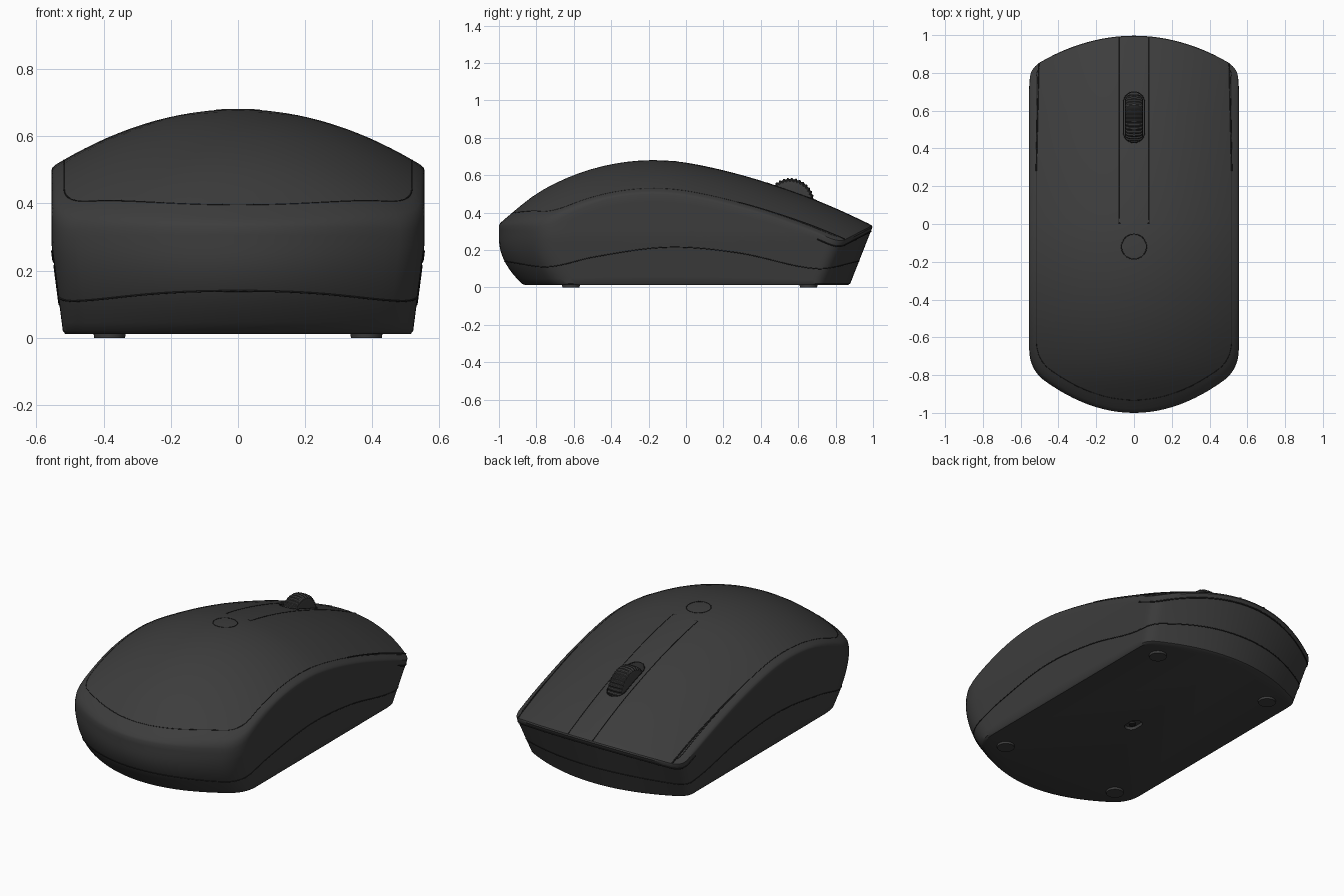
import bpy, bmesh, math
from mathutils import Vector, Matrix

old = bpy.data.objects.get("Cube")
if old:
    bpy.data.objects.remove(old, do_unlink=True)


def material(name, value):
    m = bpy.data.materials.new(name)
    m.use_nodes = True
    colour = (value, value, value, 1)
    m.diffuse_color = colour
    bsdf = m.node_tree.nodes["Principled BSDF"]
    bsdf.inputs["Base Color"].default_value = colour
    bsdf.inputs["Roughness"].default_value = 0.6
    return m


SHELL = material("charcoal plastic", 0.046)
SEAM = material("dark seam", 0.014)


def clamp(v):
    return max(0.0, min(1.0, v))


def smooth_curve(points):
    """Smooth function through the given (position, value) points."""
    n = len(points)
    slope = []
    for i in range(n):
        a, b = points[max(i - 1, 0)], points[min(i + 1, n - 1)]
        slope.append((b[1] - a[1]) / (b[0] - a[0]))

    def f(t):
        i = 0
        while i < n - 2 and t > points[i + 1][0]:
            i += 1
        (x0, y0), (x1, y1) = points[i], points[i + 1]
        h = x1 - x0
        u = clamp((t - x0) / h)
        v = 1 - u
        return (y0 * v * v * (1 + 2 * u) + y1 * u * u * (1 + 2 * v)
                + h * u * v * (slope[i] * v - slope[i + 1] * u))
    return f


spine = smooth_curve([(-1, .34), (-.8, .5), (-.6, .6), (-.4, .658), (-.2, .68),
                      (0, .667), (.3, .6), (.6, .503), (.8, .423), (1, .33)])
seam_height = smooth_curve([(-1, .14), (-.78, .11), (-.5, .165), (-.1, .215),
                            (.3, .185), (.76, .1), (1, .14)])
HALF, FLOOR = .555, .012


def top(x, y):
    return spine(y) - .56 * x * x


def wall(p, z):
    """Point of the side wall at height z under outline point p."""
    x, y = p
    u = clamp((z - FLOOR) / (top(x, y) - FLOOR))
    sx = 1 - .063 * clamp((.28 - z) / .268)
    if y > 0:
        shift = .125 * (1 - u)
    else:
        shift = .13 * clamp(1 - u / .75) ** 2
    return Vector((x * sx, y * (1 - shift), z))


# Plan outline: bowed ends, rounded corners, straight sides
def bow(x, bulge):
    return 1 - bulge * x * x


def corner(start, bulge, run):
    a = Vector((start, bow(start, bulge)))
    b = Vector((HALF, bow(HALF, bulge)))
    c = Vector((HALF, run))
    return [a * (1 - t) ** 2 + b * 2 * t * (1 - t) + c * t * t
            for t in [i / 7 for i in range(8)]]


def end(start, bulge, run):
    arc = [Vector((start * i / 12, bow(start * i / 12, bulge))) for i in range(12)]
    return arc + corner(start, bulge, run)


front_end = end(.5, .56, .77)
rear_end = [Vector((p.x, -p.y)) for p in reversed(end(.48, .76, .66))]
side = [Vector((HALF, .77 - 1.43 * i / 24)) for i in range(1, 24)]
half = front_end + side + rear_end
outline = half + [Vector((-p.x, p.y)) for p in reversed(half[1:-1])]


def finish(obj, mat, angle=35):
    obj.data.materials.append(mat)
    bpy.ops.object.select_all(action='DESELECT')
    obj.select_set(True)
    bpy.context.view_layer.objects.active = obj
    bpy.ops.object.shade_smooth_by_angle(angle=math.radians(angle))
    return obj


def from_bmesh(name, bm):
    bmesh.ops.recalc_face_normals(bm, faces=bm.faces)
    mesh = bpy.data.meshes.new(name)
    bm.to_mesh(mesh)
    bm.free()
    obj = bpy.data.objects.new(name, mesh)
    bpy.context.collection.objects.link(obj)
    return obj


def loft(name, rings, tip=None):
    bm = bmesh.new()
    loops = [[bm.verts.new(v) for v in ring] for ring in rings]
    n = len(loops[0])
    for a, b in zip(loops, loops[1:]):
        for i in range(n):
            j = (i + 1) % n
            bm.faces.new((a[i], a[j], b[j], b[i]))
    bm.faces.new(loops[0])
    if tip is None:
        bm.faces.new(loops[-1])
    else:
        t = bm.verts.new(tip)
        for i in range(n):
            bm.faces.new((loops[-1][i], loops[-1][(i + 1) % n], t))
    return from_bmesh(name, bm)


# Body shell: wall rings, softened rim, then crowned top
def rim_drop(p):
    return .008 + .03 * (p.x / HALF) ** 2 * clamp((-p.y - .4) / .35)


rings = [[wall(p, FLOOR) * .988 + Vector((0, 0, FLOOR * .012)) for p in outline]]
for k in range(13):
    rings.append([wall(p, FLOOR + .008 + (top(*p) - rim_drop(p) - FLOOR - .008) * k / 12)
                  for p in outline])
for k, drop in ((.994, .3), (.978, 0)):
    rings.append([(p.x * k, p.y * k, top(p.x * k, p.y * k) - drop * rim_drop(p))
                  for p in outline])
for step in range(15, 0, -1):
    k = .95 * step / 15
    rings.append([(p.x * k, p.y * k, top(p.x * k, p.y * k)) for p in outline])
body = loft("body_shell", rings, (0, 0, top(0, 0)))


def stadium(radius, y0, y1, z):
    pts = []
    for i in range(32):
        a = 2 * math.pi * (i + .5) / 32
        y = y1 - radius if math.sin(a) > 0 else y0 + radius
        pts.append(Vector((radius * math.cos(a), y + radius * math.sin(a), z)))
    return pts


# Wheel slot and sensor window pockets
def cut(radius, y0, y1, z0, z1):
    cutter = loft("cutter", [stadium(radius, y0, y1, z) for z in (z0, z1)])
    cutter.hide_render = True
    mod = body.modifiers.new("pocket", 'BOOLEAN')
    mod.operation, mod.solver, mod.object = 'DIFFERENCE', 'EXACT', cutter
    bpy.context.view_layer.objects.active = body
    bpy.ops.object.modifier_apply(modifier=mod.name)
    bpy.data.objects.remove(cutter, do_unlink=True)


cut(.056, .43, .7, .36, .8)
cut(.035, -.06, .05, -.1, .03)
finish(body, SHELL)


# Seams: fine lines lying on the surface
def seam(name, points, radius=.0028, closed=False):
    curve = bpy.data.curves.new(name, 'CURVE')
    curve.dimensions = '3D'
    curve.bevel_depth, curve.bevel_resolution = radius, 1
    spline = curve.splines.new('POLY')
    spline.points.add(len(points) - 1)
    for sp, p in zip(spline.points, points):
        sp.co = (*p, 1)
    spline.use_cyclic_u = closed
    curve.materials.append(SEAM)
    bpy.context.collection.objects.link(bpy.data.objects.new(name, curve))


def drape(points):
    return [(p[0], p[1], top(p[0], p[1]) - .001) for p in points]


seam("base_seam", [wall(p, seam_height(p.y)) for p in outline], closed=True)
start = next(i for i, p in enumerate(half) if p.y < .83)
rear_loop = outline[start:len(outline) - start + 1]
seam("top_cover_seam", drape([(p.x * .932, p.y * (.932 if p.y < 0 else 1))
                              for p in rear_loop]), .002)
lip = outline[-20:] + outline[:21]
seam("front_lip_seam", [wall(p, top(*p) - .03) for p in lip], .004)
strip = ([(-.08, .99 - .985 * i / 30) for i in range(31)]
         + [(.08, .005 + .985 * i / 30) for i in range(31)])
seam("centre_strip_seam", drape(strip))
seam("wheel_slot_rim", drape([(p.x, p.y) for p in stadium(.056, .43, .7, 0)]), closed=True)
circle = [(.066 * math.cos(math.pi * i / 24), -.12 + .066 * math.sin(math.pi * i / 24))
          for i in range(48)]
seam("round_button_seam", drape(circle), closed=True)
for s, label in ((1, "left"), (-1, "right")):
    seam(label + "_click_gap", drape([(s * (.517 - .013 * i / 16), .28 + .57 * i / 16)
                                      for i in range(17)]), .004)

# Ribbed scroll wheel
TEETH = 36
wheel_rings = []
for x, r in ((-.047, .1), (-.044, .115), (-.03, .126), (0, .129),
             (.03, .126), (.044, .115), (.047, .1)):
    ring = []
    for i in range(TEETH * 4):
        a = 2 * math.pi * i / (TEETH * 4)
        rr = r - (.006 if i % 4 < 2 else 0)
        ring.append((x, .558 + rr * math.cos(a), .456 + rr * math.sin(a)))
    wheel_rings.append(ring)
finish(loft("scroll_wheel", wheel_rings), SHELL)


# Feet and sensor lens
def disc(name, x, y, radius, z0, z1, mat):
    bm = bmesh.new()
    bmesh.ops.create_cone(bm, cap_ends=True, segments=32, radius1=radius * .96,
                          radius2=radius, depth=z1 - z0,
                          matrix=Matrix.Translation((x, y, (z0 + z1) / 2)))
    finish(from_bmesh(name, bm), mat)


for s, label in ((1, "left"), (-1, "right")):
    disc(label + "_front_foot", s * .382, -.615, .048, 0, .016, SHELL)
    disc(label + "_rear_foot", s * .382, .655, .048, 0, .016, SHELL)
disc("sensor_lens", 0, -.015, .018, .018, .032, SEAM)
